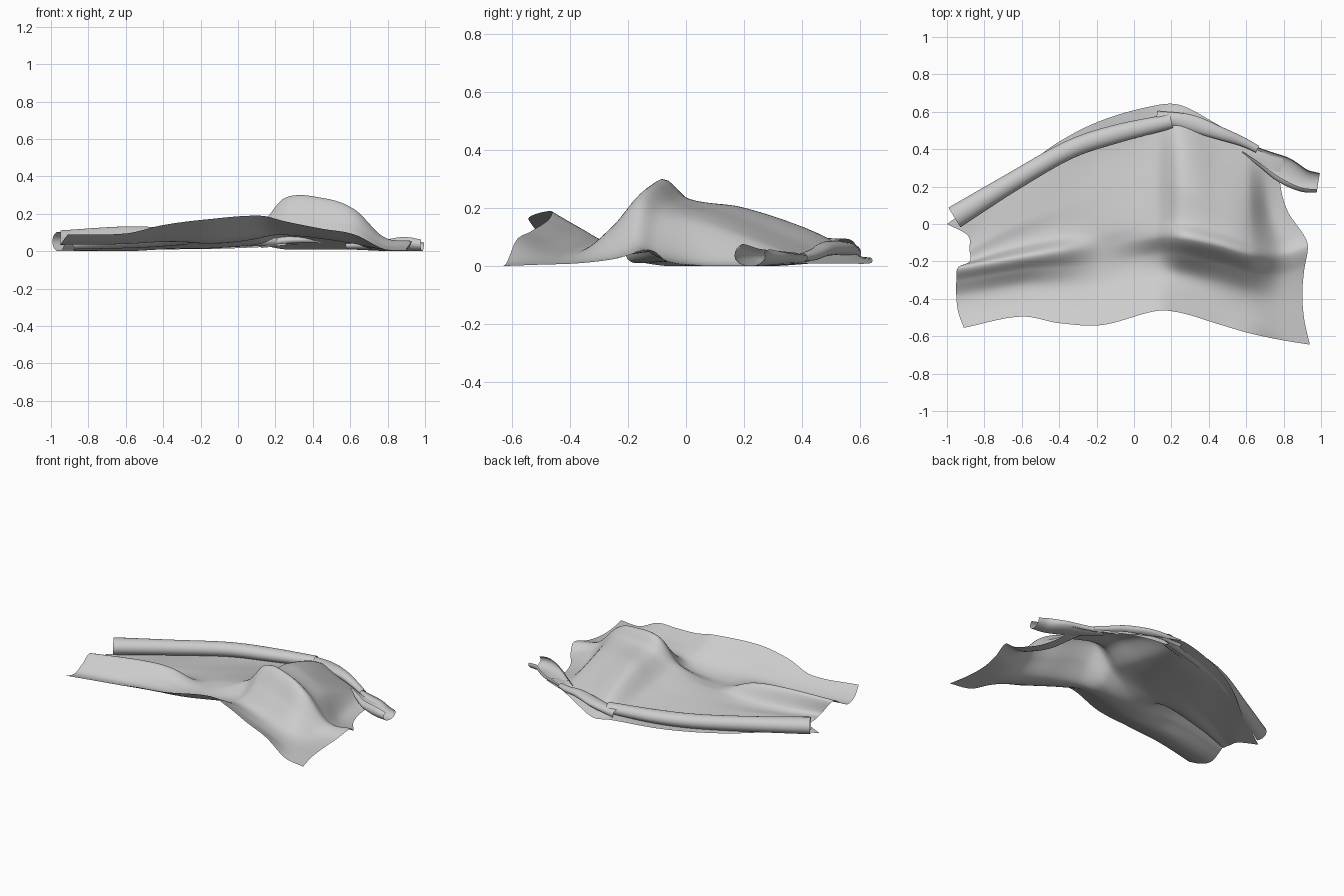
import bpy, math
from mathutils import Vector

if "Cube" in bpy.data.objects:
    bpy.data.objects.remove(bpy.data.objects["Cube"])


def spline(vals, t, knots):
    """Smooth Hermite interpolation of values over uneven knots."""
    n = len(knots)
    i = 0
    while i < n - 2 and t > knots[i + 1]:
        i += 1

    def slope(j):
        a, b = max(j - 1, 0), min(j + 1, n - 1)
        return (vals[b] - vals[a]) / (knots[b] - knots[a])
    h = knots[i + 1] - knots[i]
    u = (t - knots[i]) / h
    return ((2*u**3 - 3*u**2 + 1) * vals[i] + (u**3 - 2*u**2 + u) * h * slope(i)
            + (3*u**2 - 2*u**3) * vals[i + 1] + (u**3 - u**2) * h * slope(i + 1))


def grid_object(name, rows):
    n = len(rows[0])
    verts = [(x, y, max(z, 0)) for r in rows for x, y, z in r]
    faces = [(a*n + b, (a+1)*n + b, (a+1)*n + b+1, a*n + b+1)
             for a in range(len(rows) - 1) for b in range(n - 1)]
    me = bpy.data.meshes.new(name)
    me.from_pydata(verts, [], faces)
    ob = bpy.data.objects.new(name, me)
    bpy.context.collection.objects.link(ob)
    for p in me.polygons:
        p.use_smooth = True
    return ob


# Main cloth: stations along x, with front edge, crest and back edge positions
X = [-.93, -.6, -.4, -.17, .12, .25, .45, .62, .77, .91]
FRONT = [-.555, -.495, -.53, -.54, -.465, -.475, -.535, -.585, -.62, -.645]
CREST = [-.23, -.17, -.14, -.12, -.07, -.07, -.11, -.16, -.17, -.12]
BACK = [.0, .29, .44, .555, .635, .635, .53, .43, .39, .36]
# Heights at each station, from the front edge over the crest to the back edge
Z = [[.09, .05, .035, .07, .11, .025, .01, .00, .0],
     [.095, .055, .04, .085, .13, .03, .02, .01, .0],
     [.14, .085, .05, .075, .12, .04, .025, .015, .01],
     [.17, .11, .055, .04, .05, .055, .04, .015, .02],
     [.19, .13, .075, .08, .145, .13, .09, .045, .03],
     [.16, .11, .09, .18, .285, .225, .195, .115, .01],
     [.12, .075, .075, .165, .285, .225, .18, .09, .01],
     [.09, .045, .05, .125, .225, .185, .14, .07, .01],
     [.01, .01, .015, .035, .075, .05, .02, .015, .01],
     [.00, .005, .01, .025, .055, .015, .0, .0, .015]]
V = [0, .13, .26, .38, .5, .56, .7, .87, 1]
LEFT = [.02, -.01, -.02, -.02, -.01, .05, .05, .04, -.07]
RIGHT = [.03, 0, -.01, 0, .02, .0, -.09, -.13, -.11]

rows = []
NX, NV = 90, 80
for a in range(NX + 1):
    x = X[0] + (X[-1] - X[0]) * a / NX
    f, c, b = (spline(k, x, X) for k in (FRONT, CREST, BACK))
    prof = [spline([s[j] for s in Z], x, X) for j in range(9)]
    wl = max(0, 1 - (x - X[0]) / .25)
    wr = max(0, 1 - (X[-1] - x) / .3)
    row = []
    for j in range(NV + 1):
        v = j / NV
        y = f + (c - f) * v * 2 if v < .5 else c + (b - c) * (v * 2 - 1)
        dx = wl * spline(LEFT, v, V) + wr * spline(RIGHT, v, V)
        row.append((x + dx, y, spline(prof, v, V)))
    rows.append(row)
grid_object("draped_cloth", rows)


def roll(name, path, a0, a1, steps=48, sides=20):
    """Open curled strip along path points (x, y, z, radius, height radius)."""
    k = list(range(len(path)))

    def at(t):
        return [spline([p[i] for p in path], t, k) for i in range(5)]
    out = []
    for s in range(steps + 1):
        t = s / steps * k[-1]
        x, y, z, r, rz = at(t)
        p, q = at(max(t - .05, 0)), at(min(t + .05, k[-1]))
        d = Vector((q[0] - p[0], q[1] - p[1])).normalized()
        side = Vector((-d.y, d.x))
        ring = []
        for j in range(sides + 1):
            an = math.radians(a0 + (a1 - a0) * j / sides)
            w = math.cos(an) * r
            ring.append((x + side.x * w, y + side.y * w, z + math.sin(an) * rz))
        out.append(ring)
    return grid_object(name, out)


# Rolled back hem, left of the peak
roll("left_rolled_hem", [(-.96, .035, .052, .062, .052), (-.65, .225, .052, .052, .048),
                         (-.35, .395, .055, .05, .045), (-.1, .48, .055, .05, .042),
                         (.2, .55, .06, .04, .035)], 235, -90)
# Flatter fold on the right of the peak
roll("right_rolled_hem", [(.12, .575, .045, .03, .03), (.3, .54, .06, .045, .025),
                          (.46, .485, .06, .035, .025), (.58, .44, .04, .025, .02),
                          (.66, .40, .03, .02, .015)], 220, -70)
# Twisted loose end of the hem
roll("twisted_end", [(.59, .405, .03, .03, .02), (.7, .345, .032, .05, .027),
                     (.8, .29, .035, .07, .033), (.9, .235, .043, .062, .043),
                     (.985, .22, .035, .053, .035)], 20, -230)
